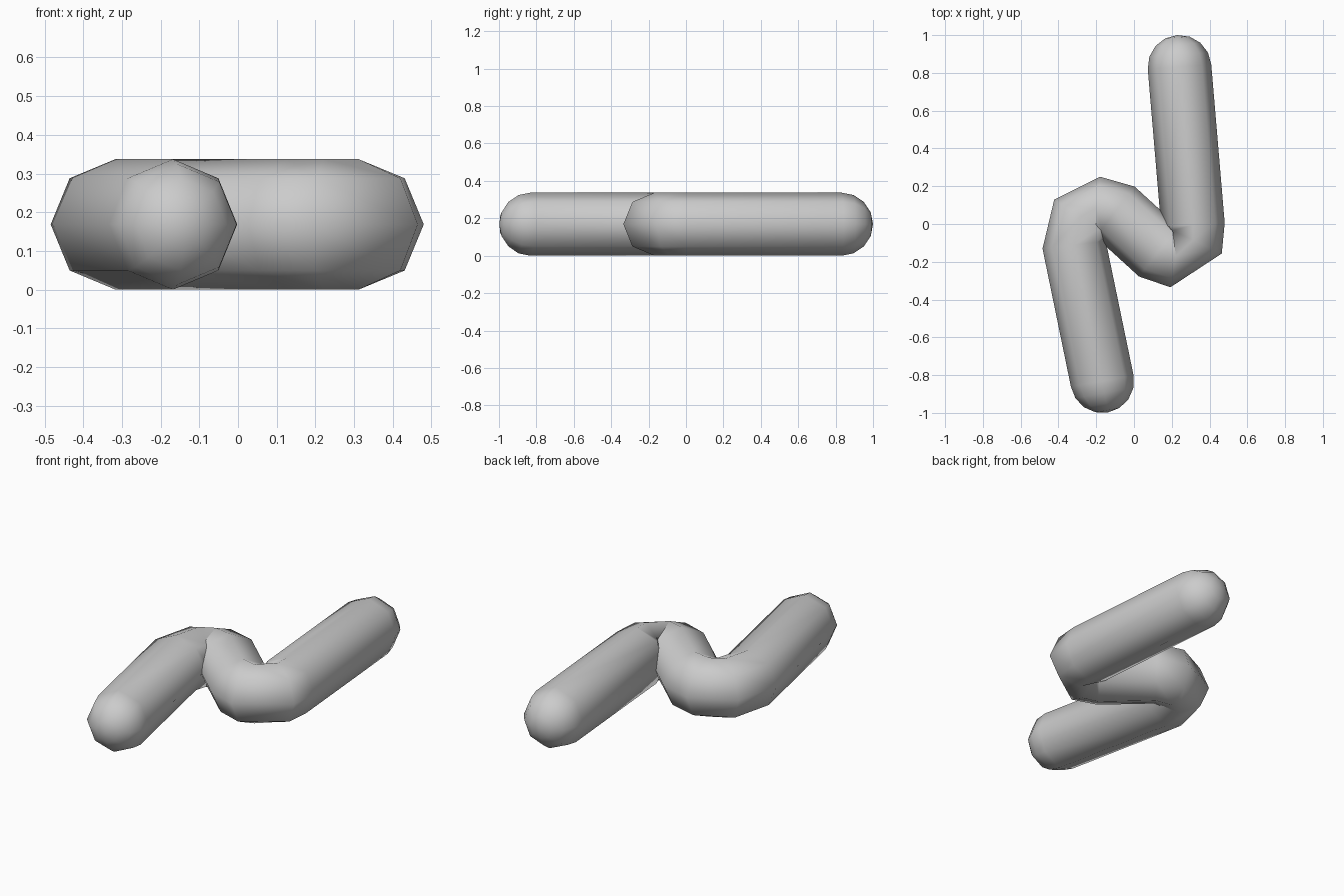
import bpy, bmesh, math
from mathutils import Vector

if "Cube" in bpy.data.objects:
    bpy.data.objects.remove(bpy.data.objects["Cube"])

R, SIDES, CAP = 0.1685, 8, 4

# Tube stations: centre x, y and heading in degrees (direction of travel)
path = [
    (0.241, 0.832, -86), (0.312, -0.005, -86.5), (0.312, -0.085, -115),
    (0.222, -0.169, -190), (0.130, -0.145, -218), (-0.100, 0.065, -218),
    (-0.200, 0.083, -187), (-0.278, 0.042, -121), (-0.317, -0.110, -83),
    (-0.168, -0.832, -80),
]

bm = bmesh.new()


def ring(x, y, heading, r=R):
    a = math.radians(heading)
    side = Vector((-math.sin(a), math.cos(a), 0))
    c = Vector((x, y, R))
    out = []
    for i in range(SIDES):
        t = 2 * math.pi * i / SIDES
        out.append(bm.verts.new(c + r * (side * math.cos(t) + Vector((0, 0, math.sin(t))))))
    return out


def cap(x, y, heading, sign):
    """Rings of a rounded end, from the tube outwards, plus its pole."""
    a = math.radians(heading)
    dx, dy = sign * math.cos(a), sign * math.sin(a)
    rings = []
    for k in range(1, CAP):
        t = math.pi / 2 * k / CAP
        d = R * math.sin(t)
        rings.append(ring(x + dx * d, y + dy * d, heading, R * math.cos(t)))
    return rings, bm.verts.new((x + dx * R, y + dy * R, R))


# Bent tube with rounded ends
start, pole_a = cap(*path[0], -1)
end, pole_b = cap(*path[-1], 1)
rings = start[::-1] + [ring(*p) for p in path] + end
for a, b in zip(rings, rings[1:]):
    for i in range(SIDES):
        j = (i + 1) % SIDES
        bm.faces.new((a[i], a[j], b[j], b[i]))
for r, pole in ((rings[0], pole_a), (rings[-1], pole_b)):
    for i in range(SIDES):
        bm.faces.new((r[i], r[(i + 1) % SIDES], pole))
bmesh.ops.recalc_face_normals(bm, faces=bm.faces)
for f in bm.faces:
    f.smooth = True

mesh = bpy.data.meshes.new("bent_tube")
bm.to_mesh(mesh)
bm.free()
bpy.context.collection.objects.link(bpy.data.objects.new("bent_tube", mesh))
